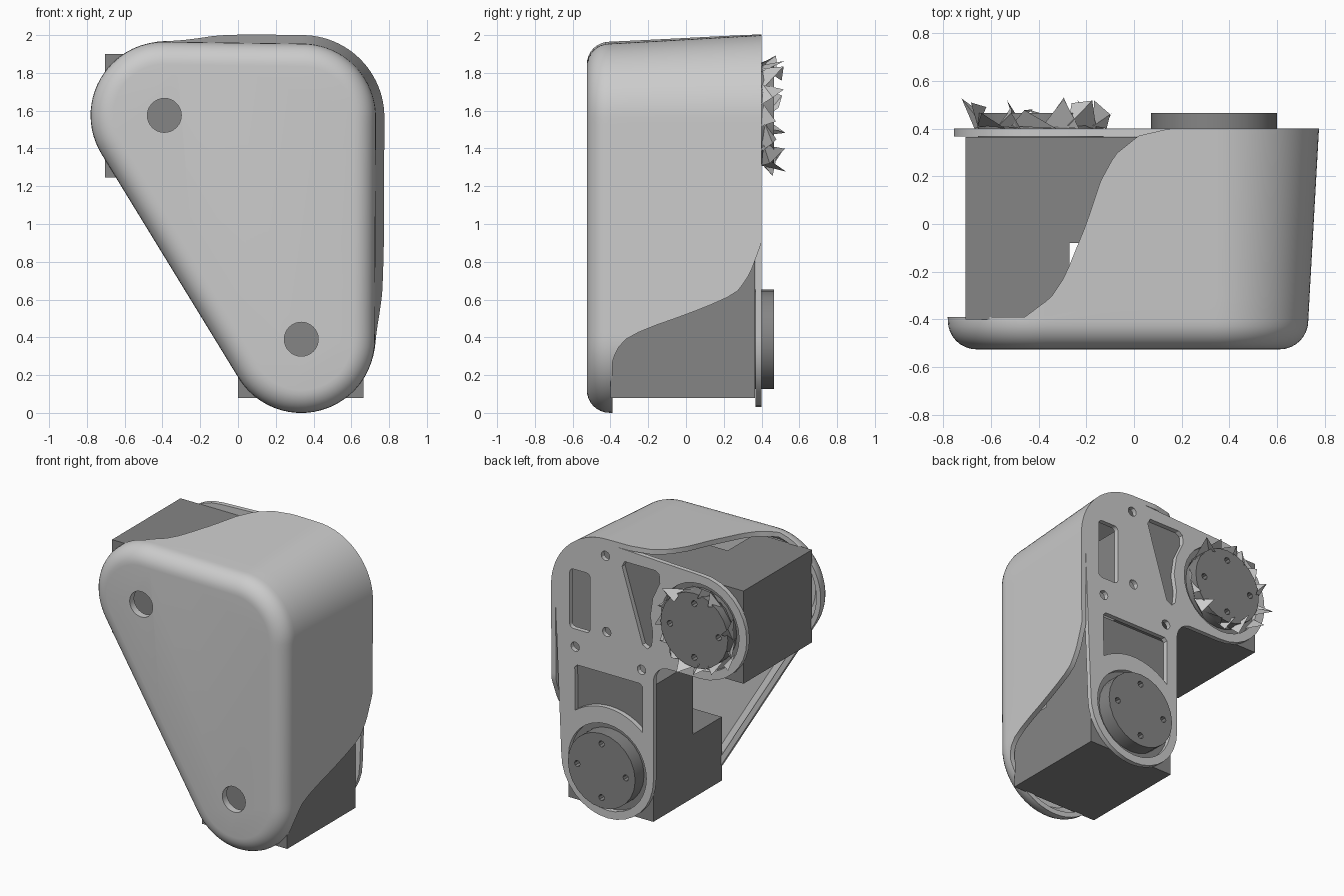
import bpy, bmesh, random
from math import sin, cos, pi, radians

old = bpy.data.objects.get("Cube")
if old:
    bpy.data.objects.remove(old)


def material(name, v):
    m = bpy.data.materials.new(name)
    m.use_nodes = True
    m.diffuse_color = (v, v, v, 1)
    m.node_tree.nodes["Principled BSDF"].inputs["Base Color"].default_value = (v, v, v, 1)
    return m


light = material("light grey", 0.6)
dark = material("dark grey", 0.235)

# Centres of the three rounded corners, as (x, z)
LOW, CORNER, SIDE = (0.335, 0.39), (0.34, 1.565), (-0.39, 1.575)


def mesh_object(name, bm, mat):
    bmesh.ops.recalc_face_normals(bm, faces=bm.faces)
    me = bpy.data.meshes.new(name)
    bm.to_mesh(me)
    bm.free()
    me.materials.append(mat)
    ob = bpy.data.objects.new(name, me)
    bpy.context.collection.objects.link(ob)
    return ob


def select(ob):
    bpy.ops.object.select_all(action='DESELECT')
    ob.select_set(True)
    bpy.context.view_layer.objects.active = ob


def smooth(ob, angle):
    select(ob)
    bpy.ops.object.shade_smooth_by_angle(angle=radians(angle))


def arc(c, r, a, b, n=16):
    angles = [radians(a + (b - a) * i / n) for i in range(n + 1)]
    return [(c[0] + r * cos(t), c[1] + r * sin(t)) for t in angles]


def circle(c, r, n=32):
    return arc(c, r, 0, 360, n)[:-1]


def plate(name, loops, y0, y1, mat):
    """Flat filled outline with holes, extruded along y."""
    cu = bpy.data.curves.new(name, 'CURVE')
    cu.dimensions, cu.fill_mode, cu.extrude = '2D', 'BOTH', (y1 - y0) / 2
    for loop in loops:
        s = cu.splines.new('POLY')
        s.points.add(len(loop) - 1)
        for p, (x, z) in zip(s.points, loop):
            p.co = (x, z, 0, 1)
        s.use_cyclic_u = True
    cu.materials.append(mat)
    ob = bpy.data.objects.new(name, cu)
    bpy.context.collection.objects.link(ob)
    ob.rotation_euler.x = pi / 2
    ob.location.y = (y0 + y1) / 2
    select(ob)
    bpy.ops.object.convert(target='MESH')
    smooth(bpy.context.object, 30)
    return bpy.context.object


def interp(table, v):
    if v <= table[0][0]:
        return table[0][1]
    for (a, fa), (b, fb) in zip(table, table[1:]):
        if v <= b:
            return fa + (fb - fa) * (v - a) / (b - a)
    return table[-1][1]


# Cover: rounded triangle whose top and right walls reach the back
RIGHT_CUT = [(0.26, -0.39), (0.33, -0.37), (0.4, -0.31), (0.45, -0.2), (0.52, 0),
             (0.6, 0.2), (0.65, 0.28), (0.74, 0.34), (0.9, 0.4)]
TOP_CUT = [(-0.46, -0.39), (-0.35, -0.31), (-0.29, -0.22), (-0.2, 0), (-0.14, 0.18),
           (-0.08, 0.29), (0.02, 0.37), (0.15, 0.4)]
guide = []
for c, nxt, a, b in ((LOW, CORNER, -148.5, 0), (CORNER, SIDE, 0, 90), (SIDE, LOW, 90, 211.5)):
    guide += [(c, a + (b - a) * i / 24) for i in range(25)]
    guide += [((c[0] + (nxt[0] - c[0]) * i / 32, c[1] + (nxt[1] - c[1]) * i / 32), b)
              for i in range(1, 32)]


def at(c, a, r):
    return c[0] + r * cos(radians(a)), c[1] + r * sin(radians(a))


def wall_end(c, a):
    x, z = at(c, a, 0.41)
    if not -70 < a < 115:
        return -0.39
    return min(interp(RIGHT_CUT, z), interp(TOP_CUT, x))


def wall_radius(y):
    return 0.39 + 0.045 * max(0, y + 0.4) / 0.8


def cover_column(c, a):
    end = wall_end(c, a)
    steps = [-0.405 + (end + 0.405) * i / 8 for i in range(9)]
    rows = [(0.27 + 0.12 * sin(i * pi / 16), -0.405 - 0.12 * cos(i * pi / 16)) for i in range(8)]
    rows += [(wall_radius(y), y) for y in steps]
    rows += [(wall_radius(y) - 0.035, y) for y in reversed(steps)]
    rows.append((0.29, -0.475))
    return [(at(c, a, r)[0], y, at(c, a, r)[1]) for r, y in rows]


bm = bmesh.new()
cols = [[bm.verts.new(p) for p in cover_column(c, a)] for c, a in guide]
for u, v in zip(cols, cols[1:] + cols[:1]):
    for i in range(len(u) - 1):
        bm.faces.new((u[i], v[i], v[i + 1], u[i + 1]))
bm.faces.new([c[0] for c in cols])
bm.faces.new([c[-1] for c in cols])
cover = mesh_object("cover", bm, light)

# Round access holes through the front of the cover
for c in (SIDE, LOW):
    cutter = plate("hole_cutter", [circle(c, 0.09)], -0.6, -0.42, light)
    cutter.hide_render = True
    mod = cover.modifiers.new("hole", 'BOOLEAN')
    mod.operation, mod.solver, mod.object = 'DIFFERENCE', 'EXACT', cutter
    select(cover)
    bpy.ops.object.modifier_apply(modifier=mod.name)
    bpy.data.objects.remove(cutter)
smooth(cover, 40)


# Motor bodies: stepped blocks, longer at the back than at the front
def motor(name, long_box, short_box):
    bm = bmesh.new()
    for lo, hi in (long_box, short_box):
        vs = bmesh.ops.create_cube(bm, size=1)["verts"]
        for v in vs:
            v.co = [l + (h - l) * (k + 0.5) for l, h, k in zip(lo, hi, v.co)]
    return mesh_object(name, bm, dark)


motor("upper_motor", ((-0.705, -0.08, 1.245), (0.25, 0.365, 1.9)),
      ((-0.705, -0.4, 1.245), (-0.27, -0.08, 1.9)))
motor("lower_motor", ((0.0, -0.08, 0.08), (0.665, 0.365, 1.04)),
      ((0.0, -0.4, 0.08), (0.665, -0.08, 0.53)))

# Back bracket: L-shaped plate with pockets, screw holes and motor openings
outline = (arc(LOW, 0.36, 180, 360) + arc(CORNER, 0.405, 0, 90) + arc(SIDE, 0.365, 90, 270)
           + arc((-0.145, 1.09), 0.12, 90, 0, 10))
slot = [p for cx, cz, a in ((0.6, 1.69, 0), (0.5, 1.69, 90), (0.5, 1.33, 180), (0.6, 1.33, 270))
        for p in arc((cx, cz), 0.03, a, a + 90, 5)]
wedge = [(0.2, 1.88), (-0.04, 1.88), (-0.07, 1.86), (-0.075, 1.8), (-0.02, 1.68), (0.0, 1.55),
         (-0.02, 1.43), (-0.01, 1.34), (0.02, 1.31), (0.06, 1.33), (0.22, 1.84)]
pocket = [(0.57, 1.05), (0.08, 1.05), (0.06, 1.03)] + arc(LOW, 0.42, 131, 53, 12) + [(0.59, 1.03)]
screws = [circle(c, 0.033, 12) for c in ((0.35, 1.88), (0.34, 1.345), (0.587, 1.175), (0.068, 1.15))]
openings = [circle(c, 0.305) for c in (SIDE, LOW)]
plate("back_bracket", [outline, slot, wedge, pocket] + screws + openings, 0.367, 0.4, light)

# Output discs with four screw holes each
for name, c in (("upper_disc", SIDE), ("lower_disc", LOW)):
    holes = [circle(at(c, a, 0.19), 0.022, 8) for a in (0, 90, 180, 270)]
    plate(name, [circle(c, 0.263, 24)] + holes, 0.36, 0.465, dark)

# Crumpled ring of bent metal around the upper disc
random.seed(4)
bm = bmesh.new()
for i in range(15):
    a = i * 24
    w = random.uniform(10, 20)
    points = [(a - w, random.uniform(0.26, 0.3), 0.4), (a + w, random.uniform(0.26, 0.3), 0.41),
              (a + random.uniform(-9, 9), random.uniform(0.3, 0.35), random.uniform(0.44, 0.53)),
              (a + random.uniform(-9, 9), random.uniform(0.22, 0.27), random.uniform(0.47, 0.53))]
    vs = []
    for ang, r, y in points:
        x, z = at(SIDE, ang, r)
        vs.append(bm.verts.new((x, y, z)))
    bm.faces.new((vs[0], vs[1], vs[2]))
    if i % 3:
        bm.faces.new((vs[1], vs[3], vs[2]))
mesh_object("crumpled_ring", bm, light)
